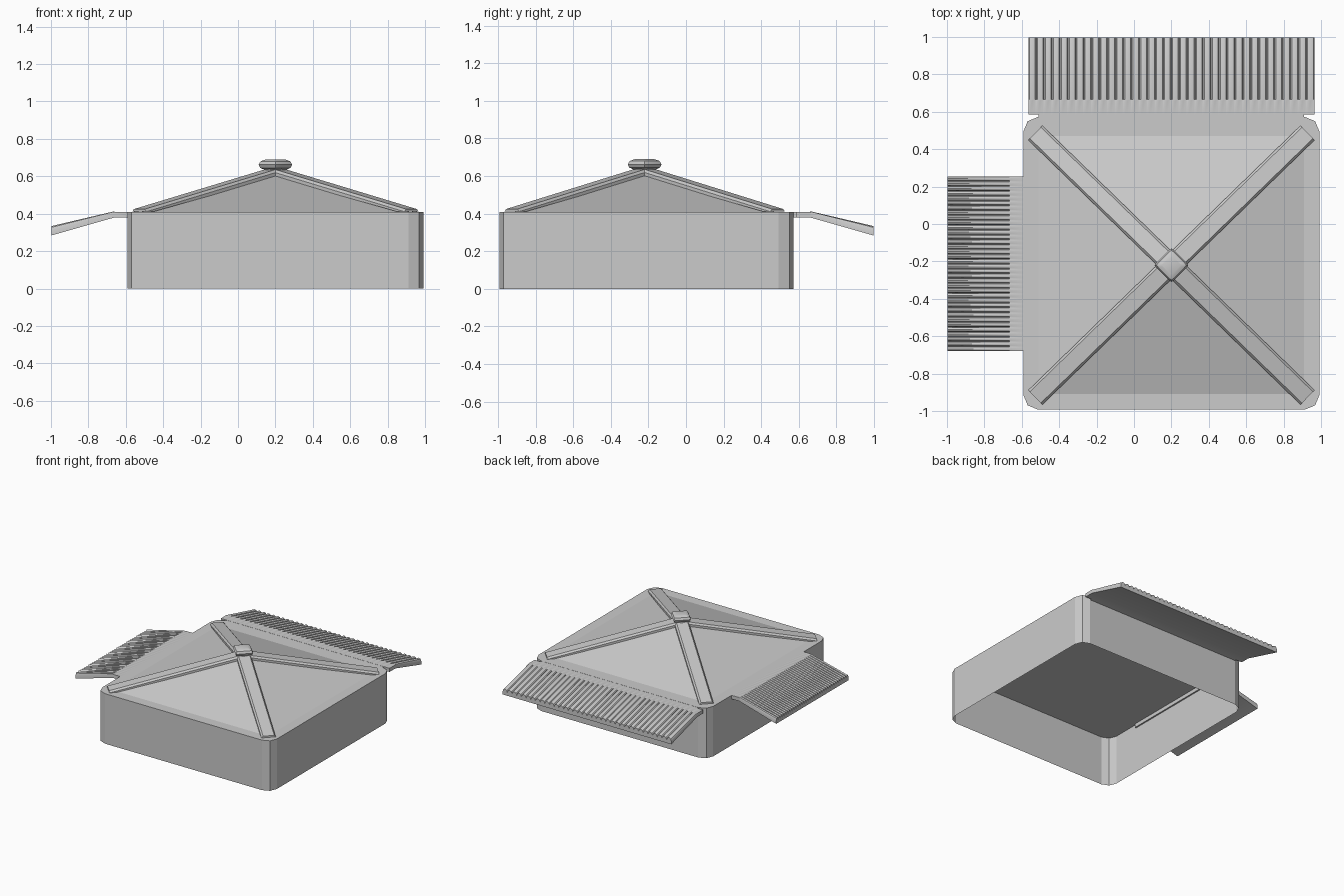
import bpy, bmesh, math
from mathutils import Vector

if "Cube" in bpy.data.objects:
    bpy.data.objects.remove(bpy.data.objects["Cube"])

CX, CY = 0.2, -0.21          # centre of the main body
HX, HY = 0.792, 0.783        # half sizes of the body
EAVE, APEX = 0.41, 0.625


def make(name, verts, faces, smooth=0):
    me = bpy.data.meshes.new(name)
    me.from_pydata(verts, [], faces)
    bm = bmesh.new()
    bm.from_mesh(me)
    bmesh.ops.remove_doubles(bm, verts=bm.verts, dist=1e-5)
    bmesh.ops.recalc_face_normals(bm, faces=bm.faces)
    bm.to_mesh(me)
    bm.free()
    ob = bpy.data.objects.new(name, me)
    bpy.context.collection.objects.link(ob)
    if smooth:
        bpy.context.view_layer.objects.active = ob
        ob.select_set(True)
        bpy.ops.object.shade_smooth_by_angle(angle=math.radians(smooth))
        ob.select_set(False)
    return ob


def box(name, x0, x1, y0, y1, z0, z1):
    v = [(x, y, z) for z in (z0, z1) for x, y in ((x0, y0), (x1, y0), (x1, y1), (x0, y1))]
    f = [(3, 2, 1, 0), (4, 5, 6, 7)] + [(i, (i + 1) % 4, (i + 1) % 4 + 4, i + 4) for i in range(4)]
    return make(name, v, f)


# Body: thin walls with rounded corners, closed lid, open underside
r, outline = 0.08, []
for k, (sx, sy) in enumerate(((1, 1), (-1, 1), (-1, -1), (1, -1))):
    for s in range(3):
        a = math.radians(90 * k + 45 * s)
        outline.append((CX + sx * (HX - r) + r * math.cos(a), CY + sy * (HY - r) + r * math.sin(a)))
n = len(outline)
make("body_walls", [(x, y, z) for z in (0, EAVE) for x, y in outline],
     [(i, (i + 1) % n, (i + 1) % n + n, i + n) for i in range(n)] + [tuple(range(n, 2 * n))])

# Low pyramid roof
RX, RY, RC = 0.71, 0.69, Vector((CX, -0.22, 0))
base = [(RC.x + sx * RX, RC.y + sy * RY, EAVE) for sx, sy in ((1, 1), (-1, 1), (-1, -1), (1, -1))]
make("roof_pyramid", base + [(RC.x, RC.y, APEX)], [(i, (i + 1) % 4, 4) for i in range(4)])

# Four hip ribs from the corners to the apex
section = [(-0.054, -0.02), (-0.054, 0.006), (-0.042, 0.02), (0.042, 0.02), (0.054, 0.006), (0.054, -0.02)]
for i, (sx, sy) in enumerate(((1, 1), (-1, 1), (-1, -1), (1, -1))):
    d = Vector((sx * RX, sy * RY, 0))
    side = Vector((-d.y, d.x, 0)).normalized()
    verts = []
    for t in (0, 0.97, 1.025):
        for w, h in section:
            p = RC + d * t + side * w
            z = APEX + (EAVE - APEX) * t + h
            verts.append((p.x, p.y, max(z, EAVE + 0.001)))
    m = len(section)
    faces = [(a * m + j, a * m + (j + 1) % m, (a + 1) * m + (j + 1) % m, (a + 1) * m + j)
             for a in range(2) for j in range(m)]
    make(f"hip_rib_{i + 1}", verts, faces + [tuple(range(m)), tuple(range(2 * m, 3 * m))])

# Pillow-shaped finial, turned 45 degrees
layers = [(0.62, 0.634), (0.9, 0.645), (1.0, 0.662), (0.88, 0.68), (0.58, 0.69)]
verts, q = [], 12
for s, z in layers:
    for k in range(4):
        for j in (-1, 0, 1):
            a = math.radians(90 * k + j * 10)
            rad = 0.09 * s * (1 if j == 0 else 0.9)
            verts.append((RC.x + rad * math.cos(a), RC.y + rad * math.sin(a), z))
faces = [(a * q + j, a * q + (j + 1) % q, (a + 1) * q + (j + 1) % q, (a + 1) * q + j)
         for a in range(len(layers) - 1) for j in range(q)]
make("roof_finial", verts, faces + [tuple(range(q)), tuple(range(4 * q, 5 * q))], 30)


# Awning: flat flange, then a sloping sheet whose ridges rise toward the outer edge
def awning(name, u0, u1, v0, place, ridges=36):
    hump = [(0, 0), (0.15, 0.7), (0.5, 1), (0.85, 0.7)]
    cols = [((k + a) / ridges, h) for k in range(ridges) for a, h in hump] + [(1, 0)]
    verts = []
    for t, h in cols:
        ring = [(v0, 0.41), (0.66, 0.41), (0.665, 0.406 + 0.006 * h), (0.997, 0.31 + 0.024 * h),
                (0.997, 0.284), (0.66, 0.38), (v0, 0.38)]
        verts += [place(u0 + (u1 - u0) * t, v, z) for v, z in ring]
    m = 7
    faces = [(c * m + j, c * m + (j + 1) % m, (c + 1) * m + (j + 1) % m, (c + 1) * m + j)
             for c in range(len(cols) - 1) for j in range(m)]
    last = (len(cols) - 1) * m
    make(name, verts, faces + [tuple(range(m)), tuple(range(last, last + m))], 35)


awning("back_awning", -0.565, 0.965, 0.585, lambda u, v, z: (u, v, z))
awning("left_awning", -0.68, 0.255, 0.58, lambda u, v, z: (-v, u, z))

# Narrow neck joining the back awning to the wall
box("back_awning_neck", -0.51, 0.91, 0.56, 0.59, 0.38, 0.409)
